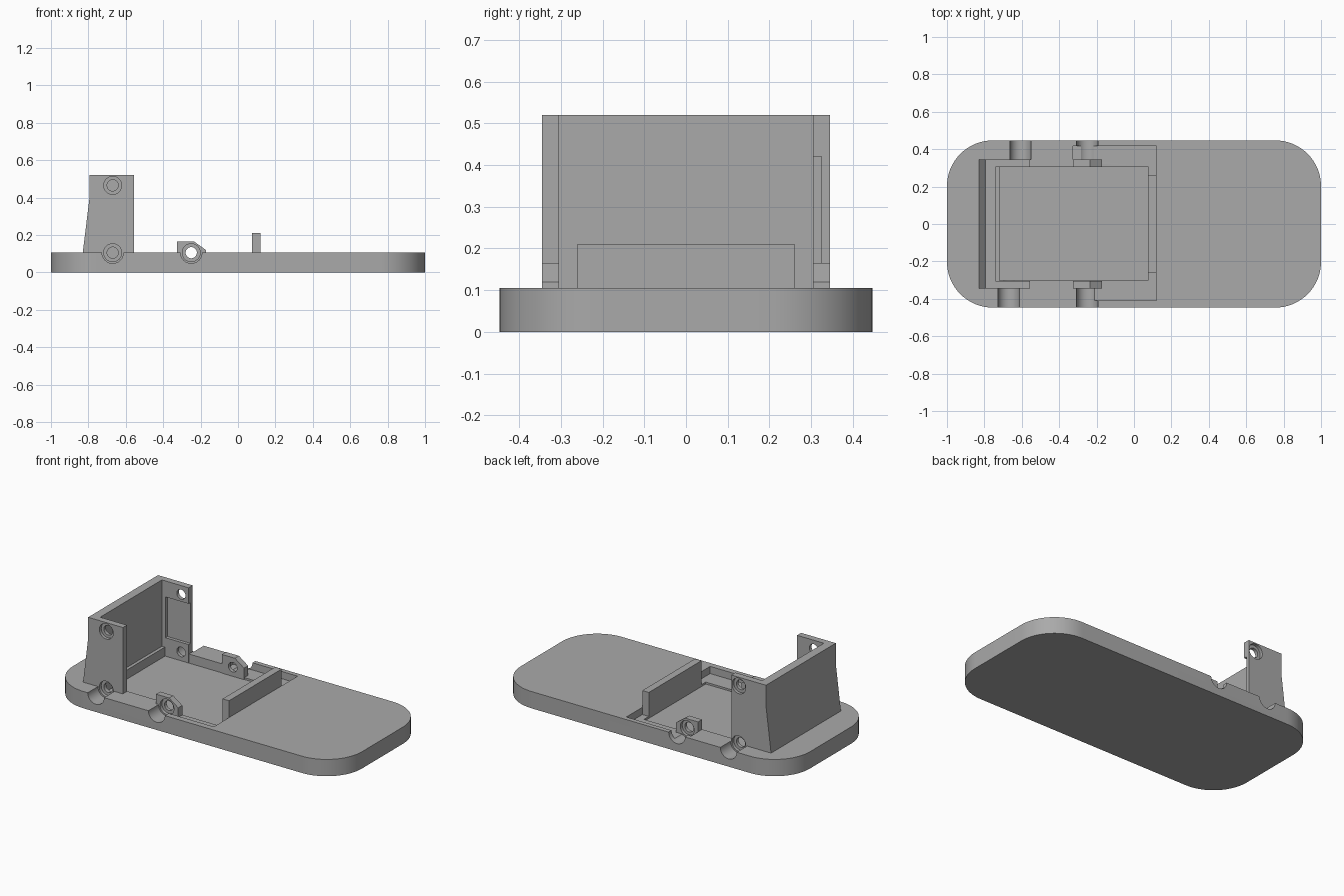
import bpy
import bmesh
import math

cube = bpy.data.objects.get("Cube")
if cube:
    bpy.data.objects.remove(cube, do_unlink=True)

TOP = 0.105      # upper surface of the base
FLOOR = 0.06     # side pocket floor
DEEP = 0.048     # main pocket floor

grey = bpy.data.materials.new("plain grey")
grey.use_nodes = True
colour = (0.40, 0.40, 0.40, 1)
grey.diffuse_color = colour
grey.node_tree.nodes["Principled BSDF"].inputs["Base Color"].default_value = colour


def finish(name, bm):
    bmesh.ops.recalc_face_normals(bm, faces=bm.faces)
    mesh = bpy.data.meshes.new(name)
    bm.to_mesh(mesh)
    bm.free()
    mesh.materials.append(grey)
    obj = bpy.data.objects.new(name, mesh)
    bpy.context.collection.objects.link(obj)
    return obj


def prism(name, points, a, b, axis):
    """Extrude a 2D outline from a to b along z (xy outline) or y (xz outline)."""
    bm = bmesh.new()
    place = (lambda p, t: (p[0], p[1], t)) if axis == "z" else (lambda p, t: (p[0], t, p[1]))
    low = [bm.verts.new(place(p, a)) for p in points]
    high = [bm.verts.new(place(p, b)) for p in points]
    bm.faces.new(low)
    bm.faces.new(high)
    for i in range(len(points)):
        j = (i + 1) % len(points)
        bm.faces.new((low[i], low[j], high[j], high[i]))
    return finish(name, bm)


def box(name, x, y, z):
    return prism(name, [(x[0], y[0]), (x[1], y[0]), (x[1], y[1]), (x[0], y[1])], z[0], z[1], "z")


def screw_bore(x, z, side):
    """Stepped cutter: access channel, screw head seat, through hole."""
    steps = [(0.057, 0.50), (0.057, 0.346), (0.048, 0.346),
             (0.048, 0.326), (0.03, 0.326), (0.03, 0.285)]
    bm = bmesh.new()
    n = 32
    rings = []
    for r, y in steps:
        rings.append([bm.verts.new((x + r * math.cos(math.tau * i / n), side * y,
                                    z + r * math.sin(math.tau * i / n))) for i in range(n)])
    for a, b in zip(rings, rings[1:]):
        for i in range(n):
            j = (i + 1) % n
            bm.faces.new((a[i], a[j], b[j], b[i]))
    bm.faces.new(rings[0])
    bm.faces.new(rings[-1])
    return finish("bore_cutter", bm)


def cut(obj, cutters):
    for c in cutters:
        c.hide_render = True
        mod = obj.modifiers.new("cut", "BOOLEAN")
        mod.operation = "DIFFERENCE"
        mod.solver = "EXACT"
        mod.object = c
        with bpy.context.temp_override(object=obj, active_object=obj):
            bpy.ops.object.modifier_apply(modifier=mod.name)


# Rounded base plate
radius, half_x, half_y = 0.245, 1.0, 0.447
outline = []
for k, (sx, sy) in enumerate([(1, 1), (-1, 1), (-1, -1), (1, -1)]):
    for i in range(17):
        t = math.pi / 2 * (k + i / 16)
        outline.append((sx * (half_x - radius) + radius * math.cos(t),
                        sy * (half_y - radius) + radius * math.sin(t)))
base = prism("base_plate", outline, 0, TOP, "z")

# Rear housing: sloped back and two side panels, hollow inside
housing = prism("housing", [(-0.83, 0.05), (-0.83, TOP), (-0.795, 0.39), (-0.795, 0.52),
                            (-0.555, 0.52), (-0.555, 0.05)], -0.345, 0.345, "y")

# Clips either side of the pocket
profile = [(-0.325, 0.04), (-0.325, 0.165), (-0.235, 0.165), (-0.172, 0.12), (-0.172, 0.04)]
clips = [prism("left_clip", profile, 0.305, 0.345, "y"),
         prism("right_clip", profile, -0.345, -0.305, "y")]

# Low stop wall
box("stop_wall", (0.075, 0.12), (-0.26, 0.26), (0.03, 0.21))

# Pockets in the base
pockets = [box("main_pocket", (-0.72, 0.075), (-0.302, 0.308), (DEEP, 0.3)),
           box("left_pocket", (-0.327, 0.12), (0.26, 0.418), (FLOOR, 0.3)),
           box("right_pocket", (-0.21, 0.12), (-0.41, -0.26), (FLOOR, 0.3)),
           box("clip_pocket", (-0.327, -0.2), (-0.345, -0.29), (FLOOR, 0.3))]

# Hollow of the housing and the relief inside its left panel
hollow = [box("housing_hollow", (-0.74, -0.4), (-0.305, 0.305), (0.0, 0.7)),
          box("panel_relief", (-0.715, -0.4), (0.2, 0.325), (0.165, 0.42))]

# Screw bores
low_bores = [screw_bore(-0.67, TOP, -1), screw_bore(-0.607, TOP, 1)]
high_bores = [screw_bore(-0.67, 0.465, -1), screw_bore(-0.607, 0.465, 1)]
clip_bores = [screw_bore(-0.25, TOP, s) for s in (1, -1)]

cut(base, pockets + low_bores + clip_bores)
cut(housing, hollow + low_bores + high_bores)
for clip, bore in zip(clips, clip_bores):
    cut(clip, [bore])

for c in pockets + hollow + low_bores + high_bores + clip_bores:
    bpy.data.objects.remove(c, do_unlink=True)

# Smooth only the curved surfaces
for obj in [base, housing] + clips:
    bpy.ops.object.select_all(action="DESELECT")
    obj.select_set(True)
    bpy.context.view_layer.objects.active = obj
    bpy.ops.object.shade_smooth_by_angle(angle=math.radians(25))
